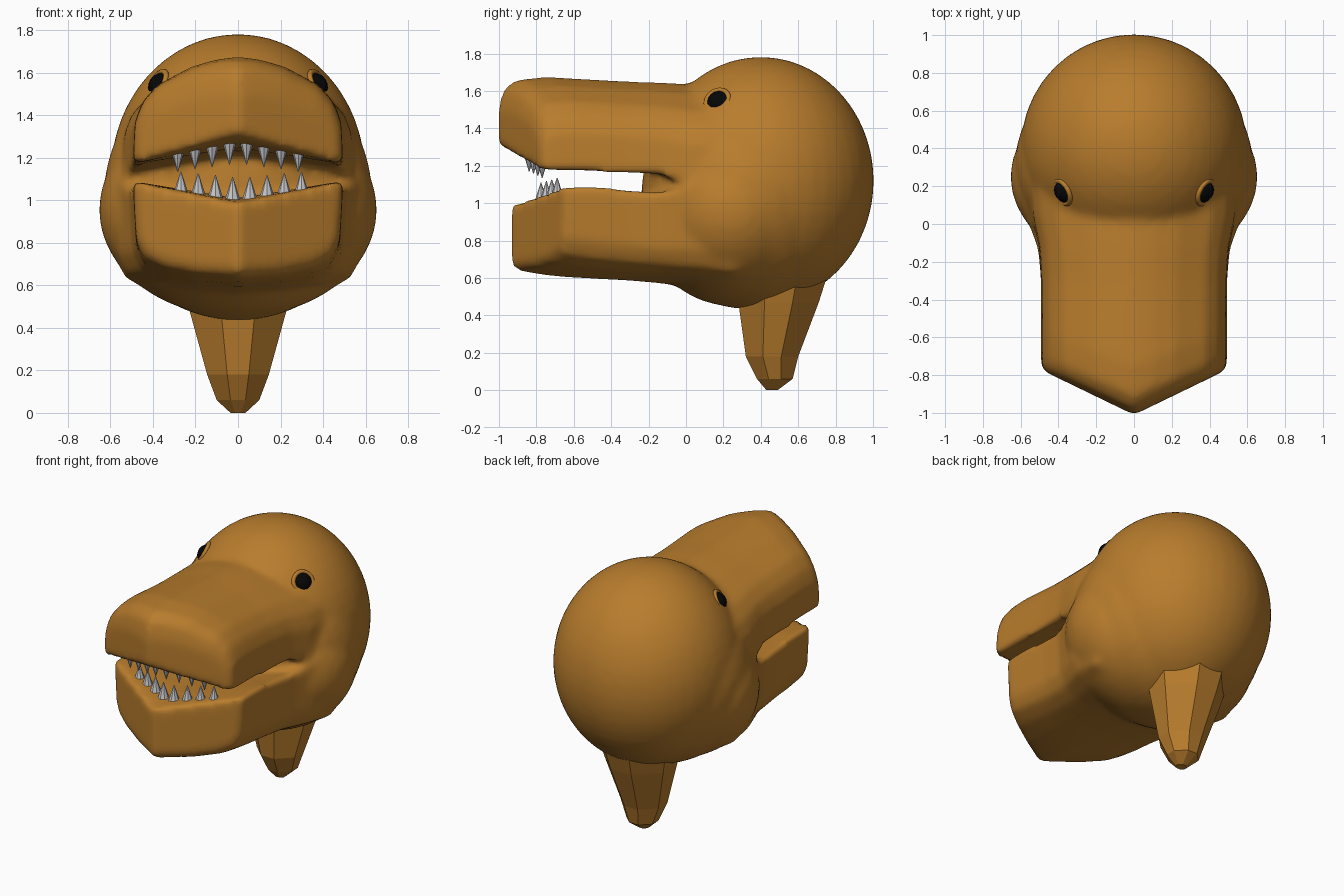
import bpy
import bmesh
from math import radians
from mathutils import Matrix, Vector

cube = bpy.data.objects.get("Cube")
if cube:
    bpy.data.objects.remove(cube, do_unlink=True)


def material(name, rgb, rough=0.7):
    m = bpy.data.materials.new(name)
    m.use_nodes = True
    m.diffuse_color = (*rgb, 1)
    bsdf = m.node_tree.nodes["Principled BSDF"]
    bsdf.inputs["Base Color"].default_value = (*rgb, 1)
    bsdf.inputs["Roughness"].default_value = rough
    return m


skin = material("brown skin", (0.48, 0.203, 0.026))
ivory = material("grey teeth", (0.56, 0.56, 0.58))
black = material("black eye", (0.002, 0.002, 0.002))


def finish(name, bm, mat, smooth=False):
    bmesh.ops.recalc_face_normals(bm, faces=bm.faces)
    mesh = bpy.data.meshes.new(name)
    bm.to_mesh(mesh)
    bm.free()
    mesh.materials.append(mat)
    for p in mesh.polygons:
        p.use_smooth = smooth
    ob = bpy.data.objects.new(name, mesh)
    bpy.context.collection.objects.link(ob)
    return ob


def ellipsoid(bm, centre, radii):
    m = Matrix.Translation(centre) @ Matrix.Diagonal((*radii, 1))
    bmesh.ops.create_uvsphere(bm, u_segments=40, v_segments=24, radius=1, matrix=m)


def jaw(bm, profile, stations):
    """Loft a mirrored profile; stations hold y, sweep, lip z, centre lift, outer z, width."""
    n = len(profile)
    full = profile + [(-x, t) for x, t in reversed(profile[1:-1])]
    rings = []
    for y, sweep, lip, lift, outer, width in stations:
        ring = []
        for x, t in full:
            side = abs(x) / 0.49
            edge = lip + lift * (1 - side)
            ring.append(bm.verts.new((x * width, y + sweep * side,
                                      edge + t * (outer - edge))))
        rings.append(ring)
    count = len(full)
    for a, b in zip(rings, rings[1:]):
        for i in range(count):
            j = (i + 1) % count
            bm.faces.new((a[i], a[j], b[j], b[i]))
    for ring in (rings[0], rings[-1]):
        bm.faces.new(ring[:n])
        bm.faces.new(ring[n - 1:] + ring[:1])


# Head: skull, cheeks and both jaws blended into one skin
bm = bmesh.new()
ellipsoid(bm, (0, 0.4, 1.12), (0.6, 0.605, 0.662))
ellipsoid(bm, (0, 0.32, 1.04), (0.63, 0.56, 0.605))
ellipsoid(bm, (0, 0.25, 0.955), (0.655, 0.49, 0.505))
jaw(bm,
    [(0, 1), (0.1, 0.975), (0.22, 0.9), (0.38, 0.73), (0.45, 0.58),
     (0.485, 0.4), (0.495, 0), (0.25, 0), (0, 0)],
    [(-1.01, 0.23, 1.17, 0.15, 1.5, 0.97),
     (-0.98, 0.23, 1.17, 0.13, 1.61, 1),
     (-0.91, 0.21, 1.17, 0.11, 1.66, 1),
     (-0.75, 0.17, 1.17, 0.08, 1.675, 1),
     (-0.3, 0, 1.16, 0.07, 1.65, 1),
     (-0.13, 0, 1.15, 0.06, 1.645, 1.02),
     (0.05, 0, 1.1, 0, 1.635, 1.1),
     (0.3, 0, 1.1, 0, 1.63, 1.12)])
jaw(bm,
    [(0, 1), (0.2, 0.96), (0.35, 0.89), (0.44, 0.79), (0.48, 0.62),
     (0.495, 0), (0.25, 0), (0, 0)],
    [(-0.94, 0.28, 1.09, -0.1, 0.68, 0.98),
     (-0.91, 0.28, 1.09, -0.1, 0.64, 1),
     (-0.8, 0.25, 1.09, -0.09, 0.62, 1),
     (-0.67, 0.2, 1.09, -0.08, 0.605, 1),
     (-0.3, 0, 1.07, -0.07, 0.585, 1),
     (-0.13, 0, 1.06, -0.06, 0.57, 1.03),
     (0.07, 0, 1.1, 0, 0.54, 1.18),
     (0.25, 0, 1.1, 0, 0.51, 1.21),
     (0.55, 0, 1.1, 0, 0.6, 1.05)])
head = finish("head", bm, skin, True)
remesh = head.modifiers.new("Blend", 'REMESH')
remesh.mode = 'VOXEL'
remesh.voxel_size = 0.022
remesh.use_smooth_shade = True
relax = head.modifiers.new("Relax", 'SMOOTH')
relax.factor = 0.5
relax.iterations = 10

# Neck peg: faceted taper
bm = bmesh.new()
rings = []
for z, y, rx, ry in [(0.66, 0.51, 0.27, 0.26), (0.47, 0.495, 0.225, 0.215),
                     (0.18, 0.46, 0.145, 0.14), (0.06, 0.475, 0.1, 0.095),
                     (0, 0.46, 0.035, 0.03)]:
    rings.append([bm.verts.new((rx * u, y + ry * v, z)) for u, v in
                  [(1, 0.35), (0.35, 1), (-0.35, 1), (-1, 0.35),
                   (-1, -0.35), (-0.35, -1), (0.35, -1), (1, -0.35)]])
for a, b in zip(rings, rings[1:]):
    for i in range(8):
        j = (i + 1) % 8
        bm.faces.new((a[i], a[j], b[j], b[i]))
bm.faces.new(rings[0])
bm.faces.new(rings[-1])
finish("neck", bm, skin)


# Teeth: a curved row of cones in each jaw
def teeth(name, shift, front, sweep, base, base_step, length):
    bm = bmesh.new()
    for i in range(8):
        x = (i - 3.5) * 0.081
        k = abs(x) / 0.28
        flip = Matrix.Rotation(radians(180), 4, 'X') if length < 0 else Matrix()
        place = Matrix.Translation((x + shift, front + sweep * k,
                                    base + base_step * k + length / 2))
        bmesh.ops.create_cone(bm, cap_ends=True, segments=8, radius1=0.042,
                              radius2=0.002, depth=abs(length), matrix=place @ flip)
    finish(name, bm, ivory)


teeth("upper_teeth", 0, -0.85, 0.08, 1.31, -0.04, -0.135)
teeth("lower_teeth", 0.015, -0.79, 0.1, 0.98, 0.03, 0.125)

# Eyes sunk into the skin, with low lids
for side, label in ((1, "left"), (-1, "right")):
    centre = Vector((side * 0.355, 0.18, 1.532))
    axis = Vector((side, -0.5, 0.6)).normalized()
    bm = bmesh.new()
    bmesh.ops.create_uvsphere(bm, u_segments=20, v_segments=12, radius=0.068,
                              matrix=Matrix.Translation(centre))
    finish(label + "_eye", bm, black, True)
    bpy.ops.mesh.primitive_torus_add(major_segments=24, minor_segments=8,
                                     major_radius=0.066, minor_radius=0.014,
                                     location=centre + axis * 0.03,
                                     rotation=axis.to_track_quat('Z', 'Y').to_euler())
    lid = bpy.context.object
    lid.name = label + "_eyelid"
    lid.data.materials.append(skin)
    bpy.ops.object.shade_smooth()
